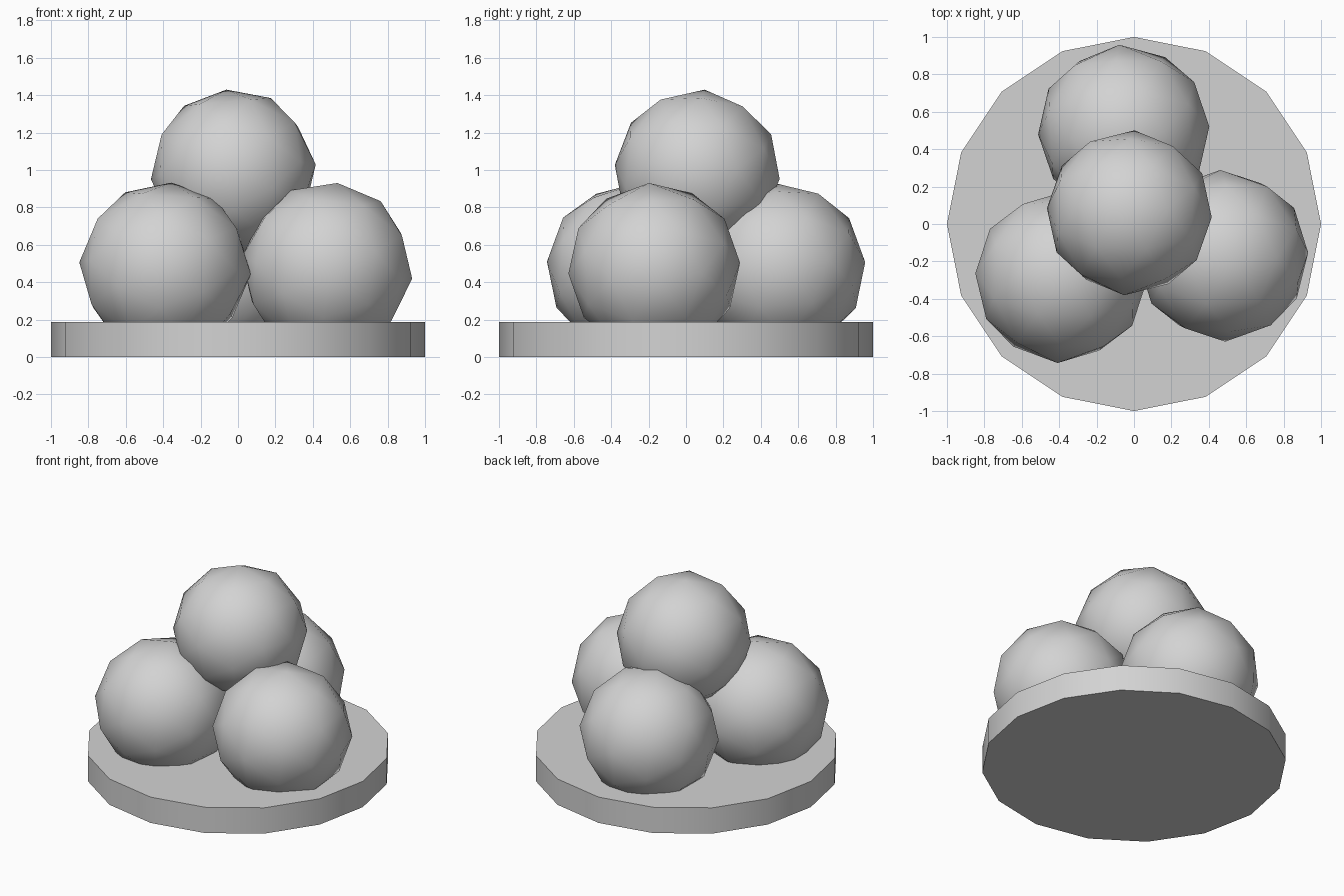
import bpy
import math

if "Cube" in bpy.data.objects:
    bpy.data.objects.remove(bpy.data.objects["Cube"])

# One flat colour for everything
grey = bpy.data.materials.new("light_grey")
grey.diffuse_color = (0.65, 0.65, 0.65, 1.0)
grey.use_nodes = True
grey.node_tree.nodes["Principled BSDF"].inputs["Base Color"].default_value = grey.diffuse_color


def finish(name):
    """Name, smooth and colour the newest object."""
    obj = bpy.context.object
    obj.name = name
    obj.data.materials.append(grey)
    bpy.ops.object.shade_smooth_by_angle(angle=math.radians(40))
    return obj


# Round sixteen-sided base plate
HEIGHT = 0.187
bpy.ops.mesh.primitive_cylinder_add(vertices=16, radius=1.0, depth=HEIGHT,
                                    location=(0, 0, HEIGHT / 2))
finish("base_plate")

# Three balls sunk into the plate and one resting on top of them:
# name, centre, radius, tilt in degrees
balls = [
    ("right_ball", (0.475, -0.17, 0.475), 0.46, (4, 7)),
    ("left_ball", (-0.39, -0.285, 0.475), 0.46, (-5, 4)),
    ("back_ball", (-0.055, 0.50, 0.475), 0.46, (5, -5)),
    ("top_ball", (-0.025, 0.06, 0.99), 0.443, (-6, -5)),
]
for name, centre, radius, (tilt_x, tilt_y) in balls:
    bpy.ops.mesh.primitive_ico_sphere_add(
        subdivisions=2, radius=radius, location=centre,
        rotation=(math.radians(tilt_x), math.radians(tilt_y - 31.7), 0))
    finish(name)
